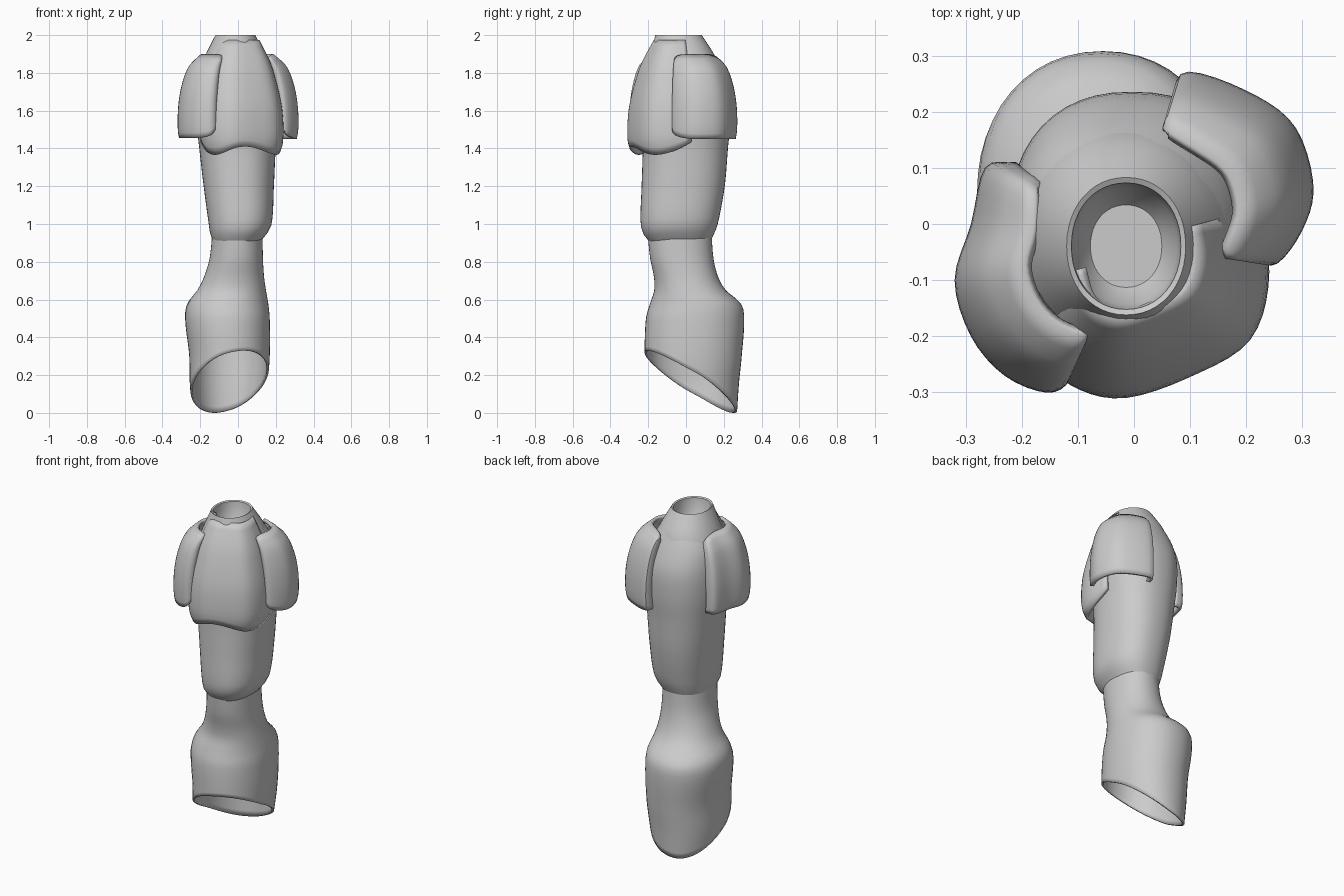
import bpy, math

if "Cube" in bpy.data.objects:
    bpy.data.objects.remove(bpy.data.objects["Cube"])

N = 48


def interp(table, z):
    """Smooth (Catmull-Rom style) lookup of the values in table rows (z, v1, v2, ...)."""
    z = min(max(z, table[0][0]), table[-1][0])
    i = 0
    while i < len(table) - 2 and z > table[i + 1][0]:
        i += 1
    a, b = table[i], table[i + 1]
    p, q = table[max(i - 1, 0)], table[min(i + 2, len(table) - 1)]
    h = b[0] - a[0]
    t = (z - a[0]) / h
    out = []
    for k in range(1, len(a)):
        m0 = (b[k] - p[k]) / (b[0] - p[0]) * h
        m1 = (q[k] - a[k]) / (q[0] - a[0]) * h
        out.append((2*t**3 - 3*t*t + 1) * a[k] + (t**3 - 2*t*t + t) * m0
                   + (3*t*t - 2*t**3) * b[k] + (t**3 - t*t) * m1)
    return out


def grid_object(name, rows, closed, thickness=0, cap_last=False):
    n = len(rows[0])
    verts = [p for r in rows for p in r]
    faces = []
    for j in range(len(rows) - 1):
        for i in range(n if closed else n - 1):
            k = (i + 1) % n
            faces.append((j*n + i, j*n + k, (j + 1)*n + k, (j + 1)*n + i))
    if cap_last:
        faces.append(tuple((len(rows) - 1)*n + i for i in range(n)))
    me = bpy.data.meshes.new(name)
    me.from_pydata(verts, [], faces)
    ob = bpy.data.objects.new(name, me)
    bpy.context.collection.objects.link(ob)
    if thickness:
        mod = ob.modifiers.new("thickness", 'SOLIDIFY')
        mod.thickness = thickness
        mod.offset = -1
    bpy.ops.object.select_all(action='DESELECT')
    bpy.context.view_layer.objects.active = ob
    ob.select_set(True)
    bpy.ops.object.shade_smooth_by_angle(angle=math.radians(40))
    return ob


def ring_point(table, a, z, e):
    """Rounded-square section from x and y extents at height z."""
    x0, x1, y0, y1 = interp(table, z)
    c, s = math.cos(a), math.sin(a)
    x = math.copysign(abs(c) ** e, c)
    y = math.copysign(abs(s) ** e, s)
    return ((x0 + x1)/2 + x*(x1 - x0)/2, (y0 + y1)/2 + y*(y1 - y0)/2, z)


def tube(name, table, bottom, top, steps, e=0.85, thickness=0.0, extra=()):
    rows = []
    for j in range(steps + 1):
        row = []
        for i in range(N):
            a = 2*math.pi*i/N
            zb = bottom(a)
            row.append(ring_point(table, a, zb + (top - zb)*j/steps, e))
        rows.append(row)
    # inner lip rings: (inset scale, height) around the last ring
    cx = sum(p[0] for p in rows[-1])/N
    cy = sum(p[1] for p in rows[-1])/N
    last = rows[-1]
    for s, z in extra:
        rows.append([(cx + (p[0] - cx)*s, cy + (p[1] - cy)*s, z) for p in last])
    return grid_object(name, rows, True, thickness, bool(extra))


# lower sleeve, its open end slanting down to the back left: z, x min, x max, y min, y max
lower = [(0.0, -0.24, 0.13, -0.22, 0.27), (0.15, -0.255, 0.155, -0.22, 0.28),
         (0.3, -0.258, 0.168, -0.22, 0.295), (0.5, -0.28, 0.168, -0.212, 0.308),
         (0.58, -0.268, 0.16, -0.19, 0.29), (0.65, -0.215, 0.148, -0.168, 0.21),
         (0.72, -0.18, 0.138, -0.17, 0.17), (0.82, -0.15, 0.132, -0.19, 0.145),
         (0.97, -0.135, 0.13, -0.205, 0.135)]
tube("lower_sleeve", lower, lambda a: 0.165 - 0.165*math.sin(a - 0.36), 0.96, 30, 0.93, 0.012)

# middle sleeve
middle = [(0.915, -0.135, 0.125, -0.195, 0.13), (0.935, -0.145, 0.145, -0.22, 0.143),
          (1.0, -0.155, 0.178, -0.24, 0.168), (1.2, -0.182, 0.19, -0.235, 0.205),
          (1.4, -0.205, 0.2, -0.23, 0.222), (1.55, -0.22, 0.215, -0.24, 0.235),
          (1.7, -0.22, 0.21, -0.235, 0.228), (1.82, -0.2, 0.18, -0.21, 0.185),
          (1.89, -0.16, 0.14, -0.18, 0.15)]
tube("middle_sleeve", middle, lambda a: 0.917 + 0.01*math.sin(a), 1.89, 26, 0.87)

# neck collar with folded rim and shallow hollow
neck = [(1.84, -0.195, 0.17, -0.21, 0.172), (1.9, -0.17, 0.142, -0.19, 0.148),
        (2.0, -0.12, 0.092, -0.162, 0.083)]
tube("neck_collar", neck, lambda a: 1.84, 2.0, 6, 0.95,
     extra=((0.92, 1.995), (0.85, 1.9), (0.6, 1.86)))


# overlapping plates: plan outline scaled towards the axis with height
def plate(name, outline, profile, bottom, top, thickness=0.02):
    cx, cy = -0.01, -0.035
    table = [(float(i), x, y) for i, (x, y) in enumerate(outline)]
    n, steps = 32, 16
    rows = []
    for j in range(steps + 1):
        row = []
        for i in range(n + 1):
            t = i/n
            x, y = interp(table, t*(len(outline) - 1))
            zb, zt = bottom(t), top(t)
            z = zb + (zt - zb)*j/steps
            s = interp(profile, z)[0]
            row.append((cx + (x - cx)*s, cy + (y - cy)*s, z))
        rows.append(row)
    return grid_object(name, rows, False, thickness)


def edge(t):
    return abs(2*t - 1) ** 4


side_profile = [(1.44, 0.97), (1.5, 1.0), (1.63, 0.99), (1.75, 0.92), (1.84, 0.8), (1.9, 0.6)]
front_profile = [(1.34, 0.86), (1.38, 0.93), (1.43, 0.99), (1.52, 1.0), (1.64, 0.955), (1.8, 0.8),
                 (1.88, 0.68), (1.98, 0.48)]

plate("right_plate",
      [(0.2, -0.05), (0.25, -0.073), (0.3, -0.01), (0.319, 0.07), (0.285, 0.175),
       (0.2, 0.237), (0.09, 0.27), (0.065, 0.205)],
      side_profile, lambda t: 1.45 + 0.15*edge(t)*(t < 0.5), lambda t: 1.9 - 0.07*edge(t))
plate("left_plate",
      [(-0.21, 0.11), (-0.265, 0.1), (-0.29, 0.0), (-0.319, -0.1), (-0.29, -0.2),
       (-0.23, -0.27), (-0.155, -0.3), (-0.115, -0.278), (-0.115, -0.22)],
      side_profile, lambda t: 1.455 + 0.18*edge(t)*(t > 0.5), lambda t: 1.9 - 0.05*edge(t))
plate("front_plate",
      [(-0.2, -0.13), (-0.17, -0.23), (-0.11, -0.288), (-0.02, -0.31), (0.1, -0.272),
       (0.205, -0.208), (0.24, -0.1), (0.225, 0.03)],
      front_profile, lambda t: 1.355 + 0.055*math.exp(-((t - 0.5)/0.17)**2) + 0.08*edge(t),
      lambda t: 1.975)
